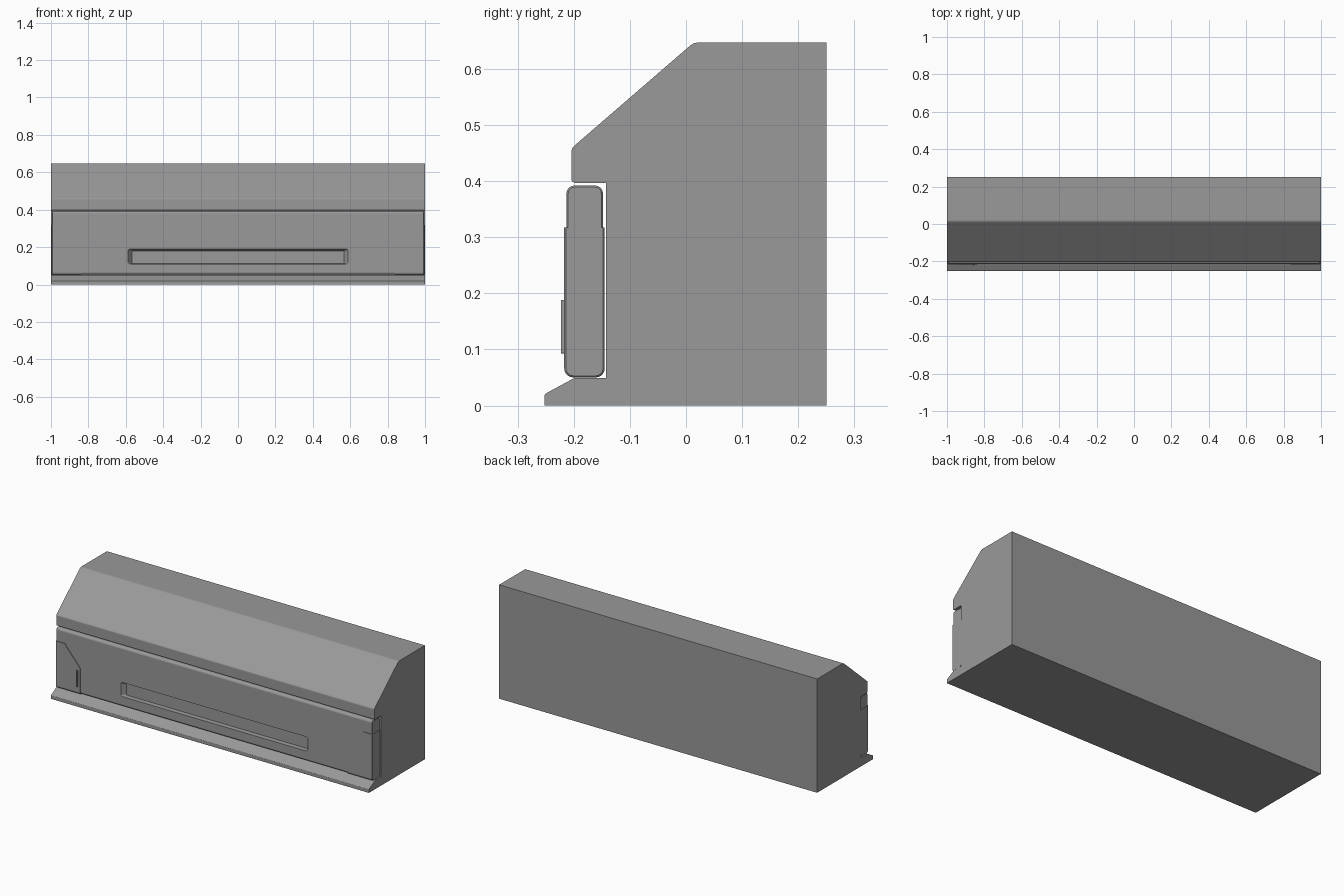
import bpy, bmesh, math

if "Cube" in bpy.data.objects:
    bpy.data.objects.remove(bpy.data.objects["Cube"])

grey = bpy.data.materials.new("dark_grey")
grey.diffuse_color = (0.32, 0.32, 0.32, 1)
grey.use_nodes = True
grey.node_tree.nodes["Principled BSDF"].inputs["Base Color"].default_value = grey.diffuse_color


def mesh_object(name, rings):
    """Closed solid lofted through matching rings of points."""
    bm = bmesh.new()
    rings = [[bm.verts.new(p) for p in ring] for ring in rings]
    bm.faces.new(rings[0])
    bm.faces.new(rings[-1])
    n = len(rings[0])
    for a, b in zip(rings, rings[1:]):
        for i in range(n):
            j = (i + 1) % n
            bm.faces.new((a[i], a[j], b[j], b[i]))
    bmesh.ops.recalc_face_normals(bm, faces=bm.faces)
    me = bpy.data.meshes.new(name)
    bm.to_mesh(me)
    bm.free()
    me.materials.append(grey)
    ob = bpy.data.objects.new(name, me)
    bpy.context.collection.objects.link(ob)
    return ob


def along_x(name, sections):
    """Loft (x, [(y, z), ...]) sections."""
    return mesh_object(name, [[(x, y, z) for y, z in prof] for x, prof in sections])


def along_y(name, front, back, y0, y1):
    return mesh_object(name, [[(x, y0, z) for x, z in front],
                              [(x, y1, z) for x, z in back]])


def rounded_rect(u0, u1, v0, v1, r, seg=5):
    pts = []
    for cu, cv, start in ((u1 - r, v1 - r, 0), (u0 + r, v1 - r, 90),
                          (u0 + r, v0 + r, 180), (u1 - r, v0 + r, 270)):
        for k in range(seg + 1):
            t = math.radians(start + 90 * k / seg)
            pts.append((cu + r * math.cos(t), cv + r * math.sin(t)))
    return pts


def eased_ends(y0, y1, z0, z1, r, xs, ease=0.003):
    """Rounded-rectangle sections; negative-marked ends shrink slightly."""
    return [(x, rounded_rect(y0 + d * ease, y1 - d * ease, z0 + d * ease,
                             z1 - d * ease, r - d * ease)) for x, d in xs]


def boolean(ob, cutter, operation):
    """Apply a boolean and discard the cutter."""
    mod = ob.modifiers.new("cut", 'BOOLEAN')
    mod.operation, mod.object, mod.solver = operation, cutter, 'EXACT'
    bpy.context.view_layer.objects.active = ob
    bpy.ops.object.modifier_apply(modifier=mod.name)
    bpy.data.objects.remove(cutter, do_unlink=True)


def smooth(ob):
    """Smooth rounded corners while large faces stay flat."""
    bpy.ops.object.select_all(action='DESELECT')
    ob.select_set(True)
    bpy.context.view_layer.objects.active = ob
    bpy.ops.object.shade_smooth_by_angle(angle=math.radians(35))
    mod = ob.modifiers.new("flat_faces", 'WEIGHTED_NORMAL')
    mod.keep_sharp = True
    mod.weight = 100


# Main housing: sloped top, front channel and protruding toe
side_profile = [
    (-0.252, 0), (0.25, 0), (0.25, 0.647), (0.022, 0.647), (0.015, 0.646),
    (0.008, 0.642), (-0.199, 0.463), (-0.203, 0.458), (-0.204, 0.454),
    (-0.204, 0.403), (-0.203, 0.399), (-0.199, 0.397), (-0.143, 0.397),
    (-0.143, 0.049), (-0.196, 0.049), (-0.201, 0.048), (-0.248, 0.0225),
    (-0.251, 0.0205), (-0.252, 0.018)]
housing = along_x("housing", [(-1, side_profile), (1, side_profile)])
smooth(housing)

# Rounded front panel with a tapered, recessed grip
panel = along_x("front_panel", eased_ends(
    -0.213, -0.148, 0.053, 0.392, 0.014,
    ((-0.994, 1), (-0.991, 0), (0.991, 0), (0.994, 1))))
grip = along_y("grip_cutter",
               rounded_rect(-0.592, 0.592, 0.110, 0.193, 0.014),
               rounded_rect(-0.568, 0.568, 0.112, 0.180, 0.005), -0.218, -0.188)
boolean(panel, grip, 'DIFFERENCE')
smooth(panel)

# Chamfered end covers wrapped round the lower corners of the panel
for side, name in ((-1, "left_end_cover"), (1, "right_end_cover")):
    cover = along_x(name, eased_ends(
        -0.217, -0.145, 0.050, 0.380, 0.016,
        ((side * 0.80, 0), (side * 0.993, 0), (side * 0.996, 1))))
    outline = [(side * x, z) for x, z in
               ((1.1, 0.0), (0.84, 0.0), (0.84, 0.20), (0.94, 0.317), (1.1, 0.317))]
    boolean(cover, along_y("cover_cutter", outline, outline, -0.3, 0.0), 'INTERSECT')
    smooth(cover)

# Thin upright pull tab on the left cover
tab = rounded_rect(-0.861, -0.855, 0.093, 0.188, 0.001, 2)
along_y("pull_tab", tab, tab, -0.223, -0.212)
